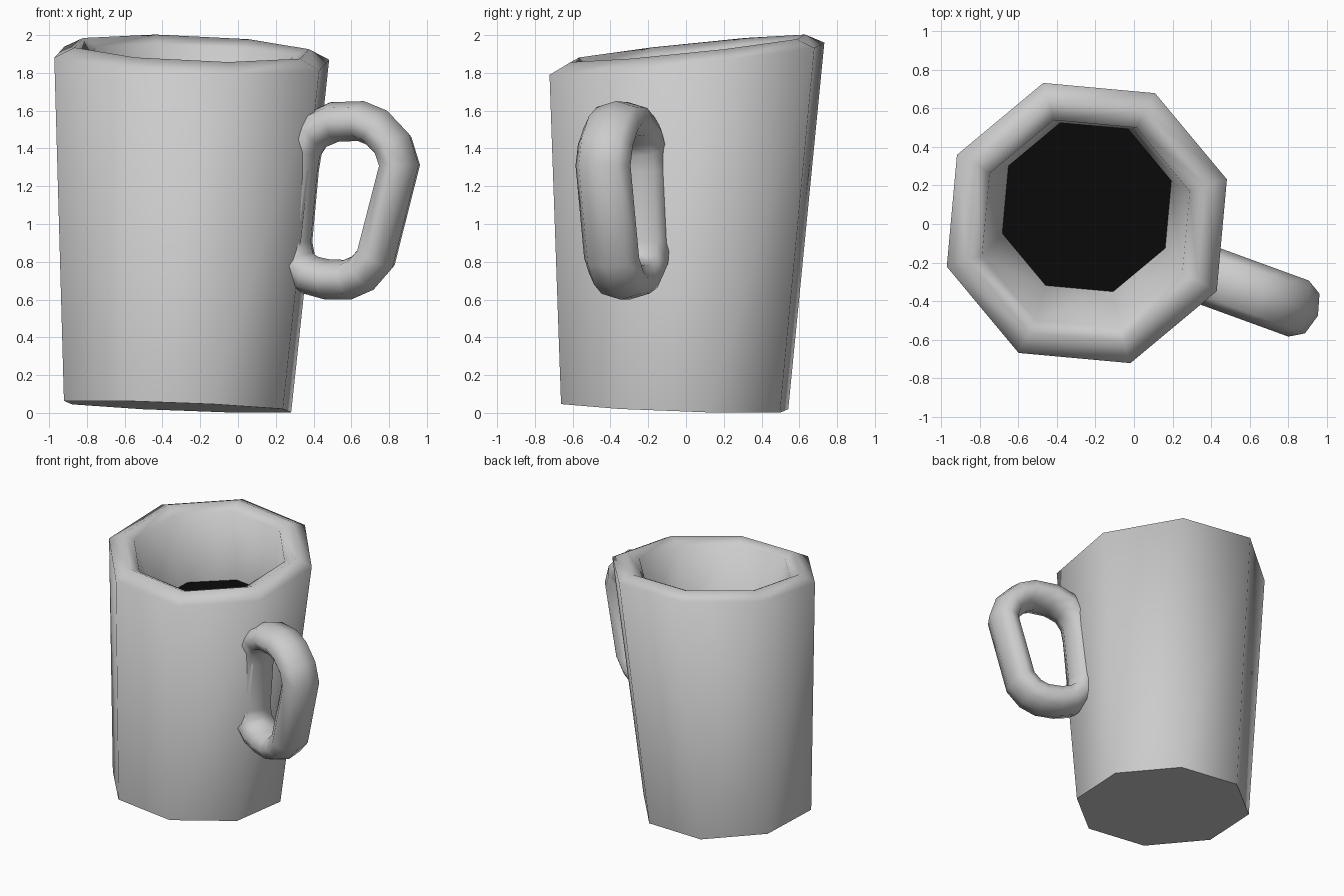
import bpy, bmesh, math
from mathutils import Vector

if "Cube" in bpy.data.objects:
    bpy.data.objects.remove(bpy.data.objects["Cube"])

SIDES = 8
START = math.radians(17.3)


def octagon(cx, cy, cz, r, sx, sy):
    """Ring of points lying in a plane with slopes sx, sy."""
    pts = []
    for k in range(SIDES):
        a = START + k * math.tau / SIDES
        dx, dy = r * math.cos(a), r * math.sin(a)
        pts.append(Vector((cx + dx, cy + dy, cz + sx * dx + sy * dy)))
    return pts


def loft(name, rings, cap_start=False, cap_end=False, cyclic=False, angle=70):
    """Skin a list of closed rings into a smooth-shaded object."""
    bm = bmesh.new()
    loops = [[bm.verts.new(p) for p in ring] for ring in rings]
    pairs = list(zip(loops, loops[1:]))
    if cyclic:
        pairs.append((loops[-1], loops[0]))
    for a, b in pairs:
        n = len(a)
        for j in range(n):
            k = (j + 1) % n
            bm.faces.new((a[j], a[k], b[k], b[j]))
    if cap_start:
        bm.faces.new(loops[0][::-1])
    if cap_end:
        bm.faces.new(loops[-1])
    if cyclic:
        bmesh.ops.recalc_face_normals(bm, faces=bm.faces[:])
    me = bpy.data.meshes.new(name)
    bm.to_mesh(me)
    bm.free()
    ob = bpy.data.objects.new(name, me)
    bpy.context.collection.objects.link(ob)
    bpy.ops.object.select_all(action='DESELECT')
    ob.select_set(True)
    bpy.context.view_layer.objects.active = ob
    bpy.ops.object.shade_smooth_by_angle(angle=math.radians(angle))
    return ob


# Mug body: base, outer rim, rim ridge, inner lip, inner wall down to the drink
surface = octagon(-0.245, 0.088, 1.40, 0.46, -0.02, 0.05)
loft("mug_body", [
    octagon(-0.32, -0.06, 0.033, 0.63, -0.04, -0.035),
    octagon(-0.245, 0.005, 1.875, 0.762, -0.04, 0.105),
    octagon(-0.245, 0.01, 1.93, 0.65, -0.04, 0.105),
    octagon(-0.25, 0.0, 1.89, 0.565, -0.04, 0.105),
    surface,
], cap_start=True)

# Dark drink surface inside the mug
drink = loft("drink_surface", [surface], cap_end=True)
mat = bpy.data.materials.new("drink_black")
mat.diffuse_color = (0.003, 0.003, 0.003, 1)
mat.use_nodes = True
mat.node_tree.nodes["Principled BSDF"].inputs["Base Color"].default_value = mat.diffuse_color
drink.data.materials.append(mat)

# Handle: closed ring swept with an elliptical section in a turned plane
path = [(.855, 1.31), (.82, 1.42), (.735, 1.51), (.65, 1.545), (.51, 1.54),
        (.40, 1.49), (.34, 1.40), (.32, 1.29), (.285, .90), (.31, .79),
        (.38, .73), (.47, .707), (.58, .705), (.66, .74), (.73, .82)]
turn = math.radians(-20)
across = Vector((math.sin(turn), -math.cos(turn), 0))
centres = [Vector((x, -0.27 + math.tan(turn) * (x - 0.39), z)) for x, z in path]
rings = []
for i, c in enumerate(centres):
    before = (c - centres[i - 1]).normalized()
    after = (centres[(i + 1) % len(centres)] - c).normalized()
    outward = (before + after).normalized().cross(across).normalized()
    rings.append([c + outward * 0.107 * math.cos(t) + across * 0.155 * math.sin(t)
                  for t in (k * math.tau / 8 for k in range(8))])
loft("handle", rings, cyclic=True)
